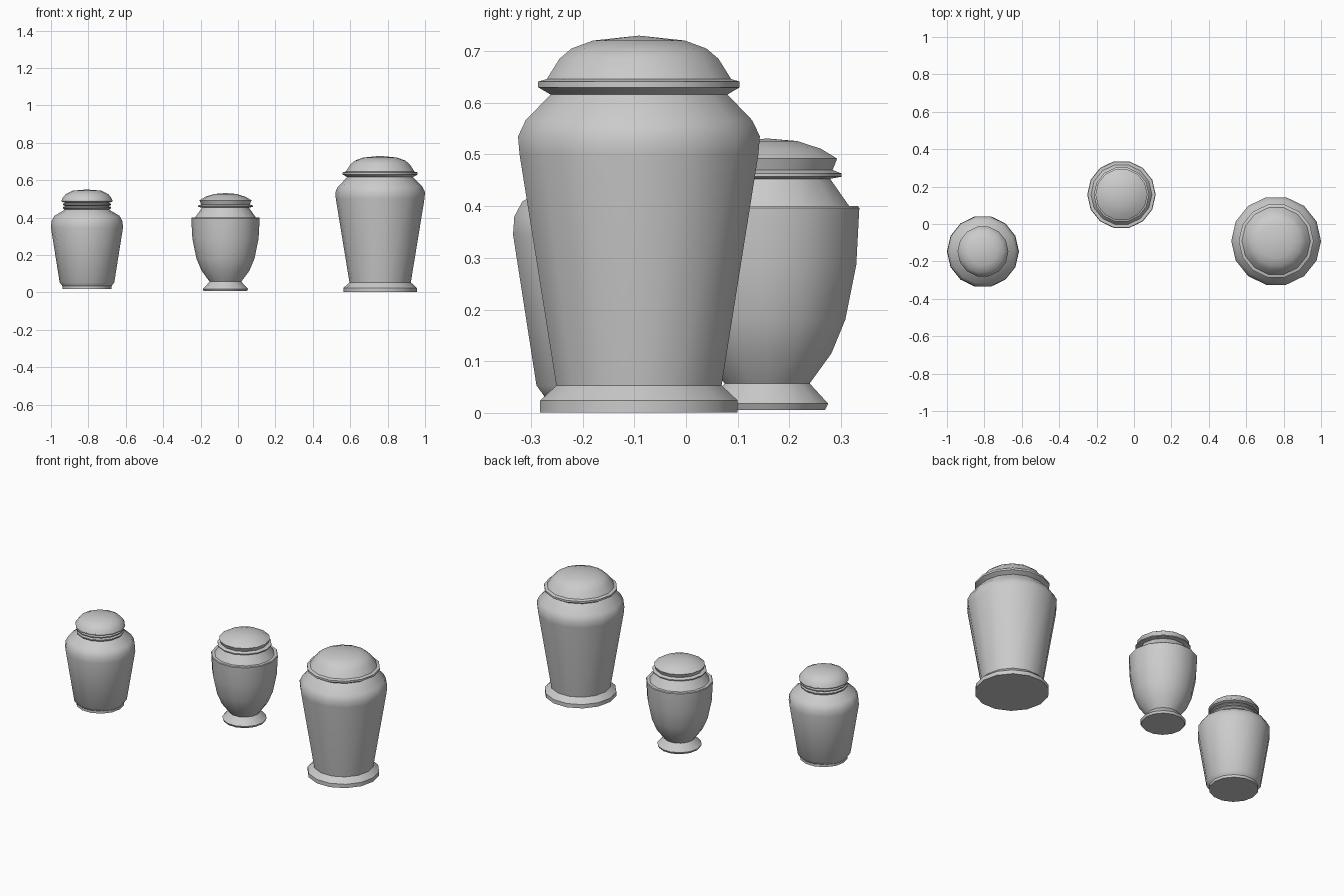
import bpy, bmesh
from math import cos, sin, pi, radians

if "Cube" in bpy.data.objects:
    bpy.data.objects.remove(bpy.data.objects["Cube"])

SIDES = 14


def lathe(name, centre, profile):
    """Turn an (r, z) profile, listed bottom to top; r = 0 closes to a point."""
    bm = bmesh.new()
    rings = []
    for r, z in profile:
        if r == 0:
            rings.append([bm.verts.new((0, 0, z))] * SIDES)
        else:
            rings.append([bm.verts.new((r * cos(2 * pi * k / SIDES), r * sin(2 * pi * k / SIDES), z))
                          for k in range(SIDES)])
    for lo, hi in zip(rings, rings[1:]):
        for k in range(SIDES):
            n = (k + 1) % SIDES
            loop = list(dict.fromkeys([lo[k], lo[n], hi[n], hi[k]]))
            bm.faces.new(loop)
    bmesh.ops.recalc_face_normals(bm, faces=bm.faces)
    # smooth sides, sharp creases
    for f in bm.faces:
        f.smooth = True
    for e in bm.edges:
        e.smooth = e.calc_face_angle(0) < radians(32)
    mesh = bpy.data.meshes.new(name)
    bm.to_mesh(mesh)
    bm.free()
    obj = bpy.data.objects.new(name, mesh)
    obj.location = (*centre, 0)
    bpy.context.collection.objects.link(obj)
    return obj


# Small left urn: rounded shoulder, ringed neck, mushroom lid
left = (-0.8075, -0.147)
lathe("left_urn_body", left, [
    (0, .018), (.131, .018), (.131, .033), (.146, .053), (.1925, .345),
    (.190, .380), (.174, .409), (.125, .438), (.120, .443)])
lathe("left_urn_neck_rings", left, [
    (.120, .443), (.129, .450), (.129, .456), (.117, .461),
    (.129, .467), (.129, .473), (.117, .479)])
lathe("left_urn_lid", left, [
    (.117, .479), (.135, .485), (.136, .492), (.129, .507), (.113, .526),
    (.075, .544), (0, .550)])

# Middle urn: flared foot, egg-shaped body, stepped lid
middle = (-0.067, 0.157)
lathe("middle_urn_foot", middle, [
    (0, .006), (.115, .006), (.121, .018), (.0845, .057)])
lathe("middle_urn_body", middle, [
    (.0845, .057), (.1275, .115), (.155, .180), (.177, .287),
    (.183, .396), (.180, .400), (.163, .400), (.125, .453)])
lathe("middle_urn_rim", middle, [
    (.125, .453), (.148, .457), (.148, .463), (.130, .470)])
lathe("middle_urn_lid", middle, [
    (.130, .470), (.139, .492), (.107, .511), (.060, .526), (0, .531)])

# Large right urn: plinth, tapered body, domed lid
right = (0.76, -0.091)
lathe("right_urn_base", right, [
    (0, .001), (.196, .001), (.196, .024), (.164, .053)])
lathe("right_urn_body", right, [
    (.164, .053), (.237, .500), (.240, .535), (.225, .566), (.1756, .616)])
lathe("right_urn_rim", right, [
    (.1756, .616), (.200, .630), (.200, .641), (.183, .646)])
lathe("right_urn_lid", right, [
    (.183, .646), (.158, .685), (.134, .705), (.091, .7205), (0, .730)])
